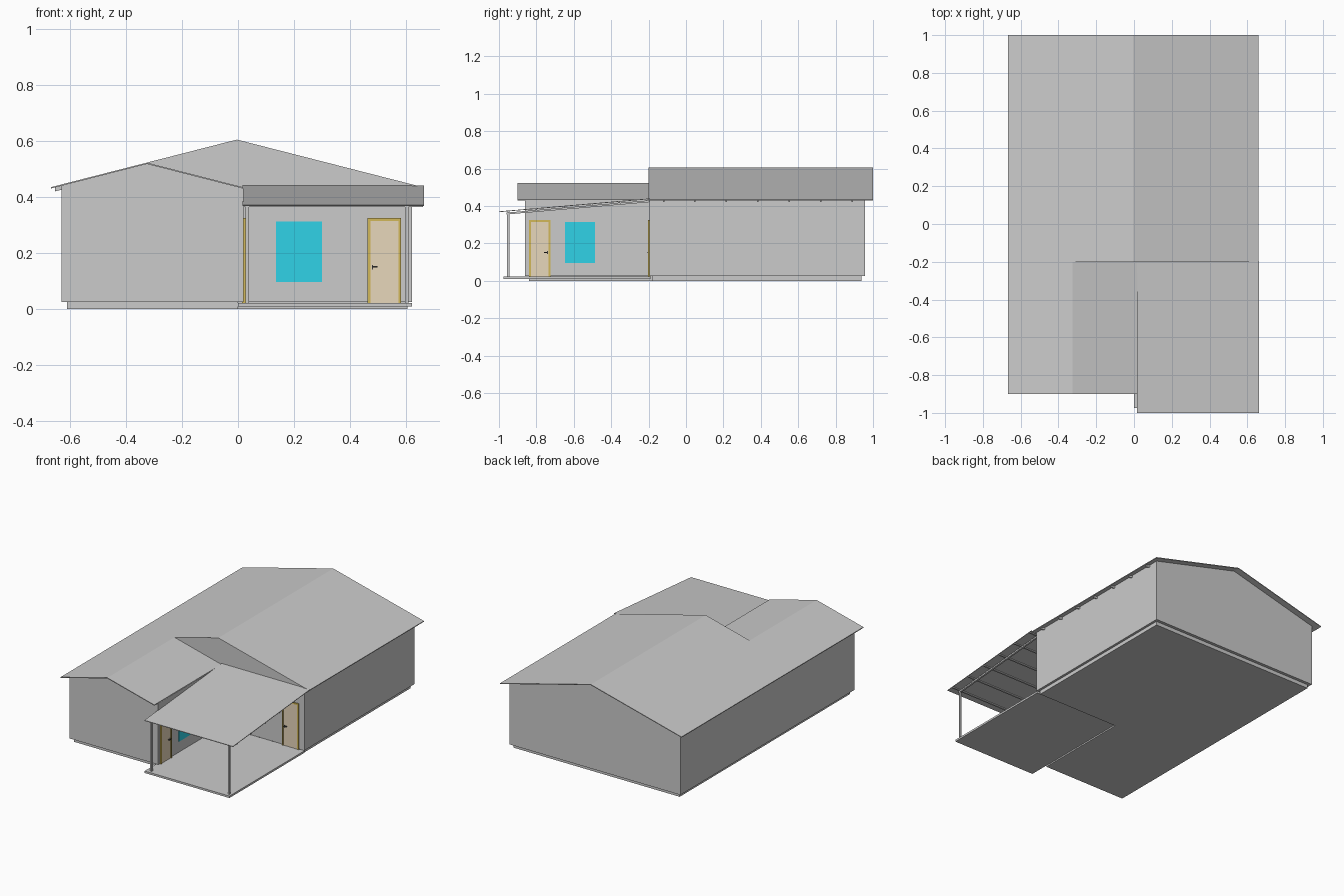
import bpy, bmesh

if "Cube" in bpy.data.objects:
    bpy.data.objects.remove(bpy.data.objects["Cube"])

def material(name, rgb):
    m = bpy.data.materials.new(name)
    m.diffuse_color = (*rgb, 1)
    m.use_nodes = True
    m.node_tree.nodes["Principled BSDF"].inputs["Base Color"].default_value = m.diffuse_color
    return m

GLASS = material("glass_blue", (0.03, 0.65, 0.8))
WOOD = material("door_wood", (0.8, 0.68, 0.5))
FRAME = material("frame_gold", (0.65, 0.48, 0.1))
DARK = material("dark_metal", (0.05, 0.05, 0.05))

def prism(name, pts, axis, a, b, mat=None):
    """Extrude a 2D profile from a to b; profile is (x,z) for axis y, (y,z) for x, (x,y) for z."""
    place = {'x': lambda p, t: (t, p[0], p[1]),
             'y': lambda p, t: (p[0], t, p[1]),
             'z': lambda p, t: (p[0], p[1], t)}[axis]
    bm = bmesh.new()
    lo = [bm.verts.new(place(p, a)) for p in pts]
    hi = [bm.verts.new(place(p, b)) for p in pts]
    bm.faces.new(lo)
    bm.faces.new(hi[::-1])
    n = len(pts)
    for i in range(n):
        j = (i + 1) % n
        bm.faces.new((lo[i], hi[i], hi[j], lo[j]))
    bmesh.ops.recalc_face_normals(bm, faces=bm.faces)
    me = bpy.data.meshes.new(name)
    bm.to_mesh(me)
    bm.free()
    ob = bpy.data.objects.new(name, me)
    bpy.context.collection.objects.link(ob)
    if mat:
        me.materials.append(mat)
    return ob

def box(name, x, y, z, mat=None):
    return prism(name, [(x[0], y[0]), (x[1], y[0]), (x[1], y[1]), (x[0], y[1])], 'z', *z, mat)

CX, HALF, EAVE, SLOPE = -0.004, 0.663, 0.435, 0.2556
L, R = -0.629, 0.621            # outer wall faces
WX, WR = -0.325, 0.019          # wing ridge and wing right wall
T = 0.005                       # roof thickness
FRONT, BACK, STEP = -0.86, 0.957, -0.195

def main_z(x): return EAVE + SLOPE * (HALF - abs(x - CX))
def wing_z(x): return EAVE + SLOPE * (0.342 - abs(x - WX))

# Base and solid gabled walls
prism("base", [(-0.61, -0.84), (0.0, -0.84), (0.0, -0.18), (0.605, -0.18), (0.605, 0.937), (-0.61, 0.937)],
      'z', 0, 0.026)

def walls(name, left, mid, right, zf, y0, y1):
    prism(name, [(left, 0.025), (right, 0.025), (right, zf(right) - T + 0.001),
                 (mid, zf(mid) - T + 0.001), (left, zf(left) - T + 0.001)], 'y', y0, y1)

walls("main_walls", L, CX, R, main_z, STEP, BACK)
walls("wing_walls", L, WX, WR, wing_z, FRONT, STEP + 0.01)

# Thin gable roofs
def roof(name, left, mid, right, zf, y0, y1):
    top = [(x, zf(x)) for x in (left, mid, right)]
    prism(name, top + [(x, z - T) for x, z in reversed(top)], 'y', y0, y1)

roof("main_roof", CX - HALF, CX, CX + HALF, main_z, -0.2, 1.0)
roof("wing_roof", CX - HALF, WX, 0.018, wing_z, -0.9, -0.2)

# Rafter tails under the eaves
def tail(side, y):
    a, b = CX + side * 0.615, CX + side * 0.648
    za, zb = main_z(a) - T, main_z(b) - T
    prism("rafter_tail", [(a, za), (b, zb), (b, zb - 0.014), (a, za - 0.014)], 'y', y - 0.004, y + 0.004)

for i in range(-4, 7):
    y = -0.12 + i * 0.168
    tail(-1, y)
    if i >= 0:
        tail(1, y)

# Porch floor, posts and front beam
box("porch_floor", (0.0, 0.62), (-0.975, -0.19), (0.009, 0.022))
for x in (0.033, 0.602):
    box("porch_post", (x - 0.006, x + 0.006), (-0.957, -0.945), (0.02, 0.362))

# Sloped porch roof on rafters and cross purlins
def porch_z(y): return 0.371 + (y + 1) * 0.086

def sloped(name, x0, x1, y0, y1, drop, depth):
    prism(name, [(y0, porch_z(y0) - drop), (y1, porch_z(y1) - drop),
                 (y1, porch_z(y1) - drop - depth), (y0, porch_z(y0) - drop - depth)], 'x', x0, x1)

sloped("porch_roof", 0.016, 0.663, -1.0, -0.196, 0, 0.004)
for x in (0.033, 0.602):
    sloped("porch_rafter", x - 0.006, x + 0.006, -0.96, -0.19, 0.010, 0.010)
for i in range(6):
    y = -0.955 + i * 0.148
    sloped("porch_purlin", 0.02, 0.66, y, y + 0.01, 0.003, 0.008)

# Doors and windows: panels on either the porch back wall or the wing side wall
def panel(name, wall, u, z, out, mat):
    if wall == "back":
        box(name, u, (STEP - out, STEP + 0.004), z, mat)
    else:
        box(name, (WR - 0.004, WR + out), u, z, mat)

def door(wall, u0, u1, handle_left):
    w, top = 0.010, 0.325
    panel("door_leaf", wall, (u0 + w, u1 - w), (0.022, top - w), 0.003, WOOD)
    panel("door_jamb", wall, (u0, u0 + w), (0.022, top), 0.007, FRAME)
    panel("door_jamb", wall, (u1 - w, u1), (0.022, top), 0.007, FRAME)
    panel("door_head", wall, (u0, u1), (top - w, top), 0.007, FRAME)
    h = u0 + 0.017 if handle_left else u1 - 0.017
    s = 1 if handle_left else -1
    panel("handle_plate", wall, (h - 0.002, h + 0.002), (0.142, 0.158), 0.006, DARK)
    panel("handle_lever", wall, tuple(sorted((h, h + s * 0.019))), (0.149, 0.154), 0.012, DARK)

door("back", 0.462, 0.582, True)
door("side", -0.84, -0.724, False)
panel("window", "back", (0.135, 0.299), (0.096, 0.313), 0.003, GLASS)
panel("window", "side", (-0.648, -0.486), (0.096, 0.313), 0.003, GLASS)
